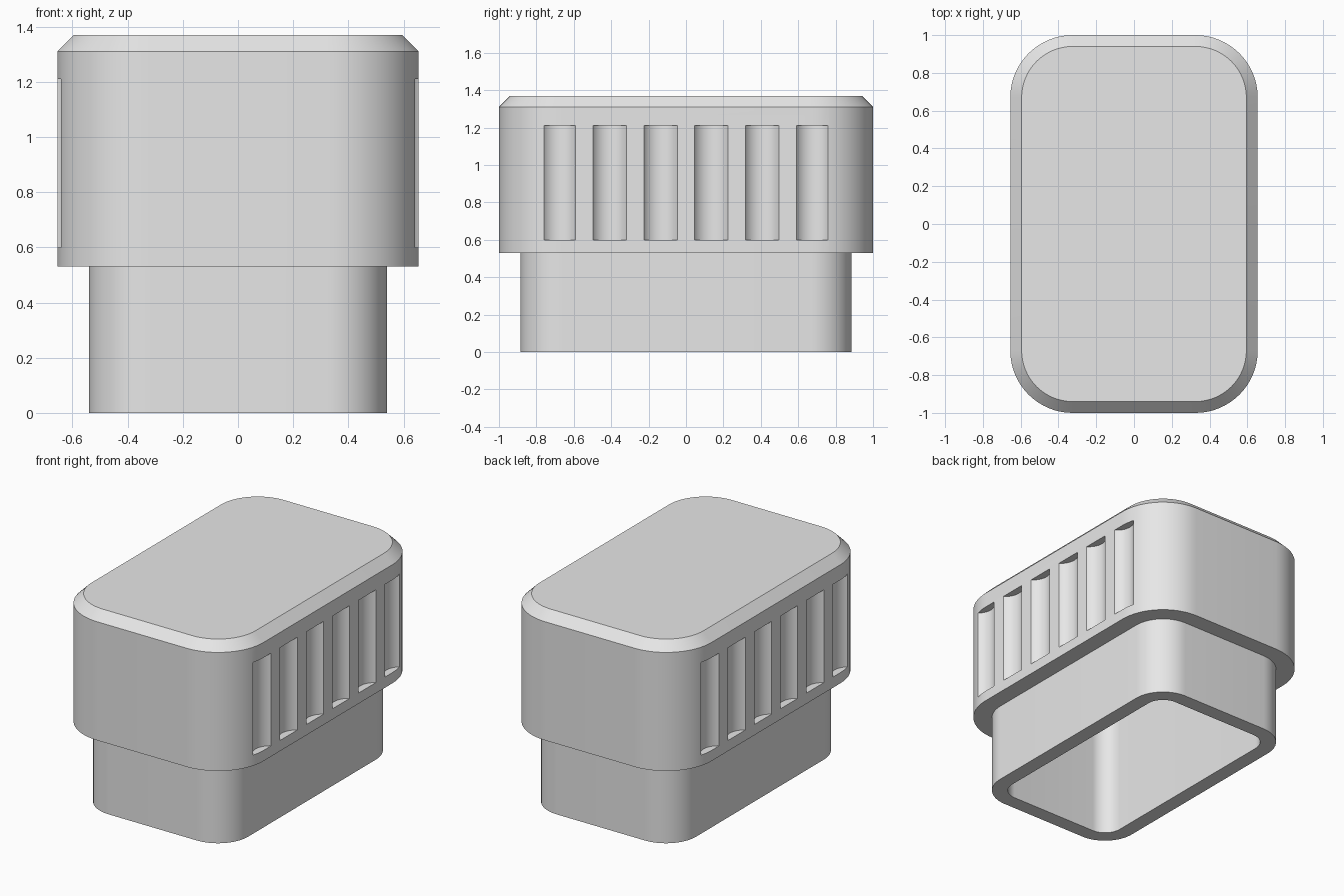
import bpy
import bmesh
from math import cos, sin, pi, radians
from mathutils import Matrix

if "Cube" in bpy.data.objects:
    bpy.data.objects.remove(bpy.data.objects["Cube"], do_unlink=True)

CORNER_STEPS = 16


def make_object(name, bm):
    bmesh.ops.recalc_face_normals(bm, faces=bm.faces)
    mesh = bpy.data.meshes.new(name)
    bm.to_mesh(mesh)
    bm.free()
    obj = bpy.data.objects.new(name, mesh)
    bpy.context.collection.objects.link(obj)
    return obj


def rounded_ring(bm, half_x, half_y, radius, z):
    """Ring of vertices around a rounded rectangle."""
    ring = []
    for quarter, (sx, sy) in enumerate([(1, 1), (-1, 1), (-1, -1), (1, -1)]):
        for step in range(CORNER_STEPS + 1):
            a = (quarter + step / CORNER_STEPS) * pi / 2
            ring.append(bm.verts.new((sx * (half_x - radius) + radius * cos(a),
                                      sy * (half_y - radius) + radius * sin(a), z)))
    return ring


# Grey plastic
grey = bpy.data.materials.new("grey_plastic")
grey.use_nodes = True
colour = (0.8, 0.8, 0.8, 1)
grey.diffuse_color = colour
grey.node_tree.nodes["Principled BSDF"].inputs["Base Color"].default_value = colour

# Hollow cap: cavity ceiling, inner rim, outer rim, neck, head, chamfered top
sections = [
    (0.44, 0.785, 0.12, 1.25),
    (0.44, 0.785, 0.12, 0),
    (0.54, 0.885, 0.22, 0),
    (0.54, 0.885, 0.22, 0.53),
    (0.655, 1, 0.33, 0.53),
    (0.655, 1, 0.33, 1.31),
    (0.595, 0.94, 0.27, 1.37),
]
bm = bmesh.new()
rings = [rounded_ring(bm, *section) for section in sections]
for low, high in zip(rings, rings[1:]):
    for i in range(len(low)):
        j = (i + 1) % len(low)
        bm.faces.new((low[i], low[j], high[j], high[i]))
bm.faces.new(rings[0])
bm.faces.new(rings[-1])
cap = make_object("hollow_cap", bm)
cap.data.materials.append(grey)

# Grip grooves: six upright round cutters on each side
bm = bmesh.new()
groove_radius, groove_depth = 0.106, 0.05
for side in (-1, 1):
    for i in range(6):
        x = side * (0.655 - groove_depth + groove_radius)
        y = (i - 2.5) * 0.272
        bmesh.ops.create_cone(bm, cap_ends=True, segments=64, radius1=groove_radius,
                              radius2=groove_radius, depth=0.61,
                              matrix=Matrix.Translation((x, y, 0.905)))
cutter = make_object("groove_cutter", bm)
cutter.hide_render = True

bpy.ops.object.select_all(action="DESELECT")
cap.select_set(True)
bpy.context.view_layer.objects.active = cap
cut = cap.modifiers.new("grip_grooves", "BOOLEAN")
cut.operation = "DIFFERENCE"
cut.solver = "EXACT"
cut.object = cutter
bpy.ops.object.modifier_apply(modifier=cut.name)
bpy.data.objects.remove(cutter, do_unlink=True)
bpy.ops.object.shade_smooth_by_angle(angle=radians(30))
